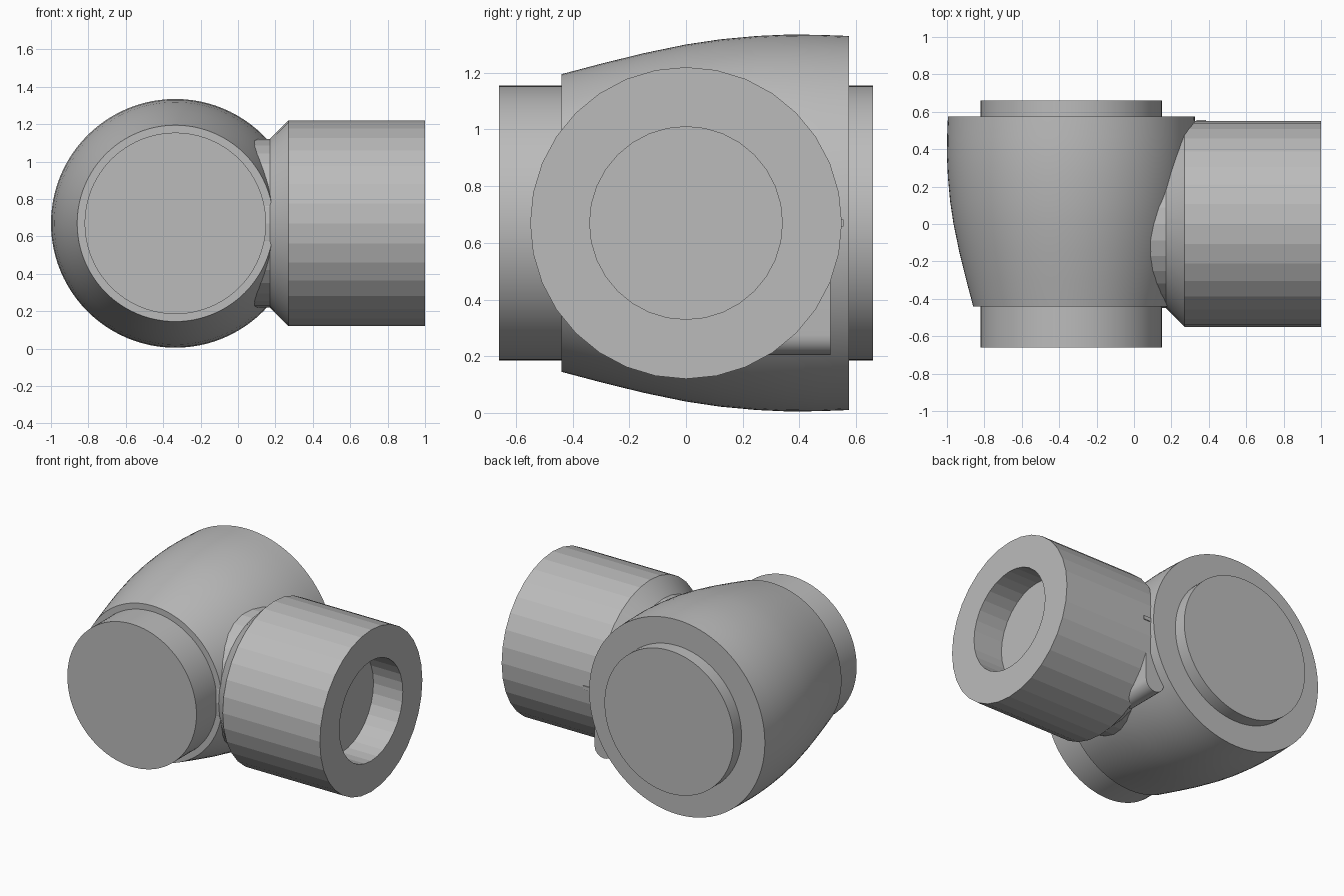
import bpy, bmesh, math
from mathutils import Matrix, Vector

cube = bpy.data.objects.get("Cube")
if cube:
    bpy.data.objects.remove(cube)

grey = bpy.data.materials.new("matte grey")
grey.use_nodes = True
GREY = (0.5, 0.5, 0.5, 1)
grey.diffuse_color = GREY
grey.node_tree.nodes["Principled BSDF"].inputs["Base Color"].default_value = GREY

CZ = 0.67        # height of both axes
BODY_X = -0.335  # centre of the barrel


def finish(name, bm, angle=None):
    bmesh.ops.recalc_face_normals(bm, faces=bm.faces)
    mesh = bpy.data.meshes.new(name)
    bm.to_mesh(mesh)
    bm.free()
    obj = bpy.data.objects.new(name, mesh)
    bpy.context.collection.objects.link(obj)
    mesh.materials.append(grey)
    if angle:
        bpy.ops.object.select_all(action='DESELECT')
        obj.select_set(True)
        bpy.context.view_layer.objects.active = obj
        bpy.ops.object.shade_smooth_by_angle(angle=math.radians(angle))
    return obj


def lathe(name, profile, axis, centre, sides, angle=None):
    """Turn (position, radius) points round the x or y axis and cap both ends."""
    bm = bmesh.new()
    rings = []
    for pos, rad in profile:
        ring = []
        for i in range(sides):
            a = 2 * math.pi * i / sides
            u, v = rad * math.cos(a), rad * math.sin(a)
            p = (pos, u, v) if axis == 'x' else (u, pos, v)
            ring.append(bm.verts.new(Vector(p) + Vector(centre)))
        rings.append(ring)
    for a, b in zip(rings, rings[1:]):
        for i in range(sides):
            j = (i + 1) % sides
            bm.faces.new((a[i], a[j], b[j], b[i]))
    bm.faces.new(rings[0])
    bm.faces.new(rings[-1])
    return finish(name, bm, angle)


# Barrel: bulges towards the back, with a flat cap on each end
barrel = [(-0.66, 0.485), (-0.44, 0.485), (-0.44, 0.525), (-0.3, 0.562),
          (-0.15, 0.599), (0, 0.63), (0.12, 0.648), (0.25, 0.66),
          (0.36, 0.665), (0.47, 0.664), (0.575, 0.66), (0.575, 0.485),
          (0.66, 0.485)]
lathe("barrel_body", barrel, 'y', (BODY_X, 0, CZ), 96, 30)

# Side nozzle: neck, chamfer, sleeve and blind bore
nozzle = [(-0.2, 0.45), (0.17, 0.45), (0.27, 0.55), (1, 0.55),
          (1, 0.34), (0.78, 0.34)]
lathe("side_nozzle", nozzle, 'x', (0, 0, CZ), 32, 8)

# Stop fin under the back of the nozzle, with a rounded lower edge
bm = bmesh.new()
fin_x, fin_r, fin_bottom = 0.26, 0.07, 0.205
outline = [(fin_x + fin_r, 0.6), (fin_x - fin_r, 0.6)]
for i in range(13):
    a = math.pi + math.pi * i / 12
    outline.append((fin_x + fin_r * math.cos(a),
                    fin_bottom + fin_r + fin_r * math.sin(a)))
face = bm.faces.new([bm.verts.new((x, 0.25, z)) for x, z in outline])
ext = bmesh.ops.extrude_face_region(bm, geom=[face])
bmesh.ops.translate(bm, vec=(0, 0.26, 0),
                    verts=[v for v in ext["geom"] if isinstance(v, bmesh.types.BMVert)])
finish("stop_fin", bm, 30)

# Small index key on the back of the nozzle
bm = bmesh.new()
bmesh.ops.create_cube(bm, size=1, matrix=Matrix.Translation((0.36, 0.545, CZ))
                      @ Matrix.Diagonal((0.05, 0.02, 0.025, 1)))
finish("index_key", bm)
